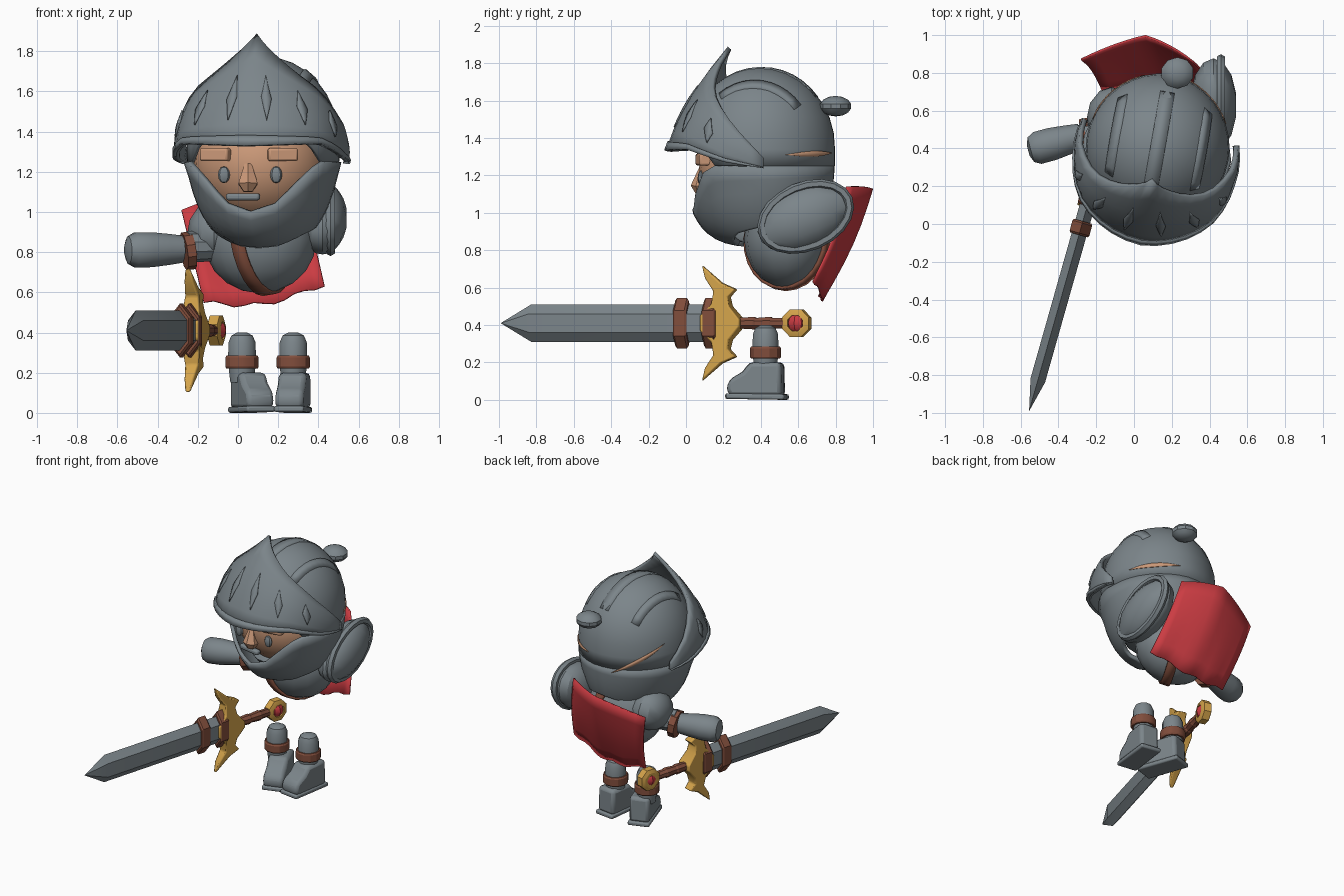
import bpy, bmesh, math
from math import sin, cos, pi, radians, sqrt
from mathutils import Vector, Matrix

if "Cube" in bpy.data.objects:
    bpy.data.objects.remove(bpy.data.objects["Cube"])

def material(name, rgb):
    m = bpy.data.materials.new(name)
    m.diffuse_color = (*rgb, 1)
    m.use_nodes = True
    m.node_tree.nodes["Principled BSDF"].inputs["Base Color"].default_value = m.diffuse_color
    return m

STEEL = material("steel grey", (0.2, 0.235, 0.255))
SKIN = material("skin tan", (0.60, 0.32, 0.19))
RED = material("cape red", (0.60, 0.045, 0.055))
BROWN = material("leather brown", (0.22, 0.075, 0.045))
GOLD = material("gold", (0.66, 0.37, 0.07))

def finish(name, bm, mat, matrix=None, solid=0, bevel=0):
    bmesh.ops.remove_doubles(bm, verts=bm.verts, dist=1e-5)
    bmesh.ops.recalc_face_normals(bm, faces=bm.faces)
    me = bpy.data.meshes.new(name)
    bm.to_mesh(me)
    bm.free()
    me.materials.append(mat)
    ob = bpy.data.objects.new(name, me)
    bpy.context.collection.objects.link(ob)
    if matrix:
        ob.matrix_world = matrix
    if solid:
        s = ob.modifiers.new("thickness", 'SOLIDIFY')
        s.thickness, s.offset = solid, 0
    if bevel:
        b = ob.modifiers.new("bevel", 'BEVEL')
        b.width, b.segments = bevel, 2
    return ob

def sheet(name, mat, f, nu, nv, solid=0.02):
    """Grid surface from f(u, v), u and v in 0..1."""
    bm = bmesh.new()
    g = [[bm.verts.new(f(i / nu, j / nv)) for j in range(nv + 1)] for i in range(nu + 1)]
    for i in range(nu):
        for j in range(nv):
            bm.faces.new((g[i][j], g[i + 1][j], g[i + 1][j + 1], g[i][j + 1]))
    return finish(name, bm, mat, solid=solid)

def lathe(name, mat, pts, base, axis, sec=10, matrix=None):
    """Sections (distance, scale) along an axis; sec is a side count or a cross-section."""
    if isinstance(sec, int):
        sec = [(cos(2 * pi * (k + .5) / sec), sin(2 * pi * (k + .5) / sec)) for k in range(sec)]
    d = Vector(axis).normalized()
    up = Vector((0, 0, 1)) if abs(d.z) < .8 else Vector((0, 1, 0))
    side = d.cross(up).normalized()
    up = side.cross(d)
    bm = bmesh.new()
    rings = [[bm.verts.new(Vector(base) + d * t + side * a * r + up * b * r) for a, b in sec] for t, r in pts]
    n = len(sec)
    for r0, r1 in zip(rings, rings[1:]):
        for k in range(n):
            bm.faces.new((r0[k], r0[(k + 1) % n], r1[(k + 1) % n], r1[k]))
    for r, p in ((rings[0], pts[0]), (rings[-1], pts[-1])):
        if p[1] > 0:
            bm.faces.new(r)
    return finish(name, bm, mat, matrix)

def plate(name, mat, outline, width, matrix, bevel=0, taper=0):
    """A (y, z) outline extruded along x, thinned by taper * |z|."""
    bm = bmesh.new()
    f = bm.faces.new([bm.verts.new((-width / 2, y, z)) for y, z in outline])
    ext = bmesh.ops.extrude_face_region(bm, geom=[f])['geom']
    bmesh.ops.translate(bm, vec=(width, 0, 0), verts=[v for v in ext if isinstance(v, bmesh.types.BMVert)])
    for v in bm.verts:
        v.co.x *= 1 - taper * abs(v.co.z)
    return finish(name, bm, mat, matrix, bevel=bevel)

def ball(name, mat, loc, size, rot=0, seg=16, matrix=None):
    bm = bmesh.new()
    bmesh.ops.create_uvsphere(bm, u_segments=seg, v_segments=seg // 2 + 2, radius=1)
    bm.transform(Matrix.LocRotScale(Vector(loc), Matrix.Rotation(rot, 3, 'X'), Vector(size)))
    return finish(name, bm, mat, matrix)

def interp(x, table):
    for (a, p), (b, q) in zip(table, table[1:]):
        if x <= b:
            return p + (q - p) * (x - a) / (b - a)
    return table[-1][1]

# Helmet: azimuth 0 is the front, the head is turned a little to -x
HX, HY, HZ, HR, YAW = 0.125, 0.40, 1.35, 0.39, 10

def polar(a, r, z):
    a = radians(a - YAW)
    return (HX + r * sin(a), HY - r * cos(a), z)

def head(a, z, k=1):
    t = z - HZ
    s = sqrt(max(0, 1 - (t / .415) ** 2)) if t > 0 else max(0, 1 - (-t / .52) ** 3) ** (1 / 3)
    return polar(a, HR * k * s * (1 - .05 * abs(sin(radians(a)))), z)

def dome(u, v):
    a = -180 + 360 * u
    lo = interp(abs(a), [(0, 1.38), (45, 1.36), (58, 1.25), (180, 1.25)])
    return head(a, lo + (1.765 - lo) * sin(v * pi / 2))

def guard(u, v):
    a = -180 + 360 * u
    hi = interp(abs(a), [(0, 1.0), (20, 1.04), (40, 1.16), (55, 1.25), (180, 1.25)])
    lo = interp(abs(a), [(0, .832), (40, .84), (70, .9), (100, .93), (180, 1.03)])
    z = hi - (hi - lo) * sin(v * pi / 2)
    k = interp(abs(a), [(0, 1.03), (25, 1.02), (70, 1), (180, .99)])
    drop = max(0, 1.22 - z) * abs(sin(radians(a)))
    return head(a, z, k * (1 - .42 * drop) + .04 * (z > 1.2) * (abs(a) < 100))

sheet("helmet_dome", STEEL, dome, 36, 9)
sheet("helmet_chin_guard", STEEL, guard, 36, 7, 0.025)
ball("neck", STEEL, (.12, .46, .97), (.27, .29, .07), seg=16)

# Raised ridges over the dome
for i, (phi0, w) in enumerate([(-42, 9), (-6, 12), (33, 9)]):
    def ridge(u, v, phi0=phi0, w=w):
        th, ph = radians(55 + 85 * u), radians(phi0 + w * v)
        k = .985 + .02 * sin(pi * u)
        x, y, z = .95 * sin(ph), -cos(th) * cos(ph), sin(th) * cos(ph)
        c, s = cos(radians(YAW)), sin(radians(YAW))
        return (HX + HR * k * (c * x + s * y), HY + HR * k * (c * y - s * x), HZ + .415 * k * z)
    sheet(f"helmet_ridge_{i}", STEEL, ridge, 10, 1, 0.03)
ball("helmet_knob", STEEL, (.23, .80, 1.57), (.09, .085, .055), seg=10)

# Visor: lifted, pointed at the top, pivoting at the sides
def visor(u, v, off=0):
    a = -102 + 204 * u
    b = abs(a)
    z0 = interp(b, [(0, 1.33), (45, 1.34), (75, 1.27), (102, 1.24)])
    r0 = interp(b, [(0, .50), (45, .475), (75, .43), (102, .41)])
    z1 = interp(b, [(0, 1.88), (30, 1.75), (60, 1.6), (85, 1.42), (102, 1.29)])
    r1 = interp(b, [(0, .17), (30, .25), (60, .36), (85, .41), (102, .415)])
    return polar(a, r0 + (r1 - r0) * v + .04 * sin(pi * v) * cos(radians(a * .85)) + off, z0 + (z1 - z0) * v)

sheet("visor", STEEL, visor, 22, 5, 0.025)
sheet("visor_rim", STEEL, lambda u, v: visor(u, .09 * v, .012), 22, 1, 0.02)
for i in range(6):
    u0 = .2 + .12 * i
    sheet(f"visor_slot_{i}", STEEL, lambda s, t: visor(u0 + .035 * (s - .5) * (1 - abs(2 * t - 1)),
          .25 + .45 * t, .014), 2, 6, 0.01)

# Head seen in the opening and through two slits behind
ball("face", SKIN, (.115, .405, 1.24), (.335, .335, .31), seg=24)
for name, a0, a1, z0, z1 in (("slit_left", -160, -105, 1.22, 1.42), ("slit_right", 120, 172, 1.31, 1.32)):
    sheet(name, SKIN, lambda u, v: head(a0 + (a1 - a0) * u, z0 + (z1 - z0) * u + .03 * (v - .5) * sin(pi * u), 1.03),
          8, 2, 0.006)

def box(name, mat, loc, size, tilt=0):
    x, y, z = size
    m = Matrix.Translation(loc) @ Matrix.Rotation(tilt, 4, 'Z')
    return plate(name, mat, [(-y / 2, -z / 2), (y / 2, -z / 2), (y / 2, z / 2), (-y / 2, z / 2)], x, m, .012)

for side, x, y, t in (("left", -.11, .13, -.35), ("right", .22, .10, .15)):
    box(f"brow_{side}", SKIN, (x, y, 1.285), (.15, .08, .065), t)
for side, x, y in (("left", -.07, .117), ("right", .19, .08)):
    ball(f"eye_{side}", STEEL, (x, y, 1.185), (.03, .018, .042), seg=8)
lathe("nose", SKIN, [(0, .02), (.1, .055), (.14, .025)], (.05, .09, 1.24), (0, -.1, -1), 6)
box("mouth", STEEL, (.025, .105, 1.075), (.17, .04, .035), -.2)

# Torso with a strap across the chest
TC, TR = Vector((.11, .54, .86)), Vector((.28, .23, .265))
ball("torso", STEEL, TC, TR, seg=16)
N = Vector((.77, -.34, .14)).normalized()
A = N.orthogonal().normalized()
B = N.cross(A)

def strap(u, v):
    d = (A * cos(2 * pi * u) + B * sin(2 * pi * u) + N * .24 * (v - .5)).normalized() * 1.02
    return TC + Vector(p * q for p, q in zip(d, TR))
sheet("chest_strap", BROWN, strap, 24, 1, 0.018)

# Shoulder plates with rims
ball("shoulder_right", STEEL, (.42, .63, .97), (.125, .26, .165), .4, 14)
def rim(u, v):
    a, b = 2 * pi * u, 2 * pi * v
    p = Vector((.025 * sin(b), (.245 + .025 * cos(b)) * cos(a), (.16 + .025 * cos(b)) * sin(a)))
    return Vector((.46, .64, .98)) + Matrix.Rotation(.4, 3, 'X') @ p
sheet("shoulder_right_rim", STEEL, rim, 20, 6, 0)
ball("shoulder_left", STEEL, (-.12, .56, .91), (.13, .17, .14), .3, 12)

# Arm, cuff band and mitten glove
ARM = (-1, -.27, -.02)
lathe("arm", STEEL, [(0, .07), (.2, .08)], (-.06, .52, .83), ARM, 10)
lathe("wrist_band", BROWN, [(0, .085), (.0, .095), (.045, .095), (.045, .07)], (-.225, .475, .81), (-1, -.2, -.15), 10)
lathe("mitten", STEEL, [(0, .07), (.07, .08), (.16, .09), (.24, .09), (.275, .07), (.29, .03)], (-.28, .465, .815), ARM, 12)

# Cape: flares back at the top, hem tucked forward
def bend(p, q, r, u):
    p, q, r = map(Vector, (p, q, r))
    curve = p * (2 * (u - .5) * (u - 1)) + q * (4 * u * (1 - u)) + r * (2 * u * (u - .5))
    straight = p.lerp(q, 2 * u) if u < .5 else q.lerp(r, 2 * u - 1)
    return curve.lerp(straight, .6)

def cape(u, v):
    top = bend((-.28, .87, 1.01), (.06, .995, 1.13), (.31, .86, 1.14), u)
    hem = bend((-.17, .71, .55), (.13, .735, .54), (.43, .68, .64), u)
    p = top.lerp(hem, v) + Vector((0, .025 * sin(pi * v), 0))
    p.z += .012 * v * v * sin(u * 18)
    return p
sheet("cape", RED, cape, 12, 6, 0.012)

# Sword lying level, tip forward
SW = Matrix.Translation((-.275, 0, .41)) @ Matrix.Rotation(radians(-15.8), 4, 'Z')
HEX = [(.04, .05), (0, .1), (-.04, .05), (-.04, -.05), (0, -.1), (.04, -.05)]
Y = (0, 1, 0)
lathe("blade", STEEL, [(-1.03, 0), (-.86, 1), (.15, 1)], (0, 0, 0), Y, HEX, SW)
for i, t in enumerate((-.06, .10)):
    lathe(f"blade_band_{i}", BROWN, [(t, 1.2), (t + .01, 1.35), (t + .065, 1.35), (t + .075, 1.2)], (0, 0, 0), Y, HEX, SW)
half = [(.31, .02), (.25, .09), (.24, .14), (.28, .18), (.2, .215), (.09, .31), (.11, .24), (.16, .17), (.15, .1), (.09, .04)]
plate("sword_guard", GOLD, half + [(y, -z) for y, z in reversed(half)], .12, SW, .008, 2.5)
lathe("grip", BROWN, [(.28, .03), (.38, .036), (.39, .03), (.47, .036), (.48, .03), (.56, .03)], (0, 0, 0), Y, 8, SW)
lathe("pommel_ring", GOLD, [(-.035, .055), (-.025, .08), (.025, .08), (.035, .055), (.035, .045), (-.035, .045), (-.035, .055)],
      (0, .615, 0), (1, 0, 0), 8, SW)
ball("pommel_gem", RED, (0, .615, 0), (.05, .052, .052), seg=8, matrix=SW)

# Legs and boots
for side, lx, fx, yaw in (("left", .02, .055, 18), ("right", .275, .28, -8)):
    lathe(f"leg_{side}", STEEL, [(0, .06), (.1, .072), (.2, .07), (.235, .055), (.25, .025)], (lx, .425, .15), (0, 0, 1), 12)
    lathe(f"leg_band_{side}", BROWN, [(0, .08), (.01, .086), (.055, .086), (.065, .08)], (lx, .425, .22), (0, 0, 1), 12)
    m = Matrix.Translation((fx, .42, 0)) @ Matrix.Rotation(radians(yaw), 4, 'Z')
    plate(f"boot_{side}", STEEL, [(-.18, .02), (.1, .02), (.095, .2), (-.07, .2), (-.11, .15), (-.18, .11), (-.2, .06)], .14, m, .025)
    plate(f"boot_sole_{side}", STEEL, [(-.2, .005), (.115, 0), (.115, .03), (-.2, .035)], .15, m, .01)

# Smooth curved plates, keep hard edges
bpy.ops.object.select_all(action='SELECT')
bpy.context.view_layer.objects.active = bpy.context.scene.objects["helmet_dome"]
bpy.ops.object.shade_smooth_by_angle(angle=radians(30))
